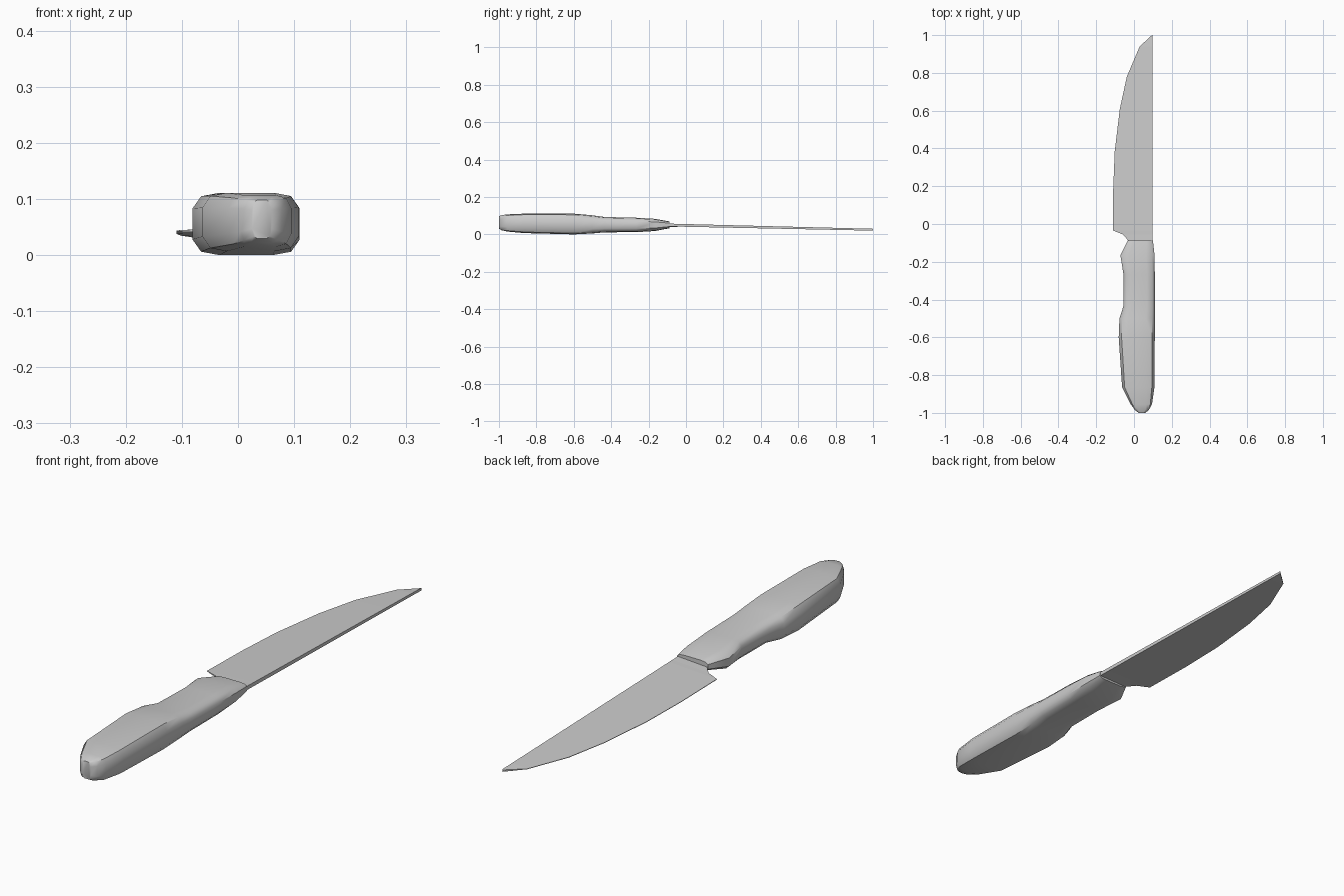
import bpy

if "Cube" in bpy.data.objects:
    bpy.data.objects.remove(bpy.data.objects["Cube"])


def loft(name, rings, smooth=None):
    """Skin equal-length closed rings into one capped solid."""
    n = len(rings[0])
    verts = [p for r in rings for p in r]
    faces = [(k * n + i, k * n + (i + 1) % n, (k + 1) * n + (i + 1) % n, (k + 1) * n + i)
             for k in range(len(rings) - 1) for i in range(n)]
    faces.append(tuple(range(n))[::-1])
    faces.append(tuple(range((len(rings) - 1) * n, len(rings) * n)))
    mesh = bpy.data.meshes.new(name)
    mesh.from_pydata(verts, [], faces)
    mesh.update()
    obj = bpy.data.objects.new(name, mesh)
    bpy.context.collection.objects.link(obj)
    bpy.context.view_layer.objects.active = obj
    bpy.ops.object.select_all(action='DESELECT')
    obj.select_set(True)
    bpy.ops.object.mode_set(mode='EDIT')
    bpy.ops.mesh.select_all(action='SELECT')
    bpy.ops.mesh.normals_make_consistent(inside=False)
    bpy.ops.object.mode_set(mode='OBJECT')
    if smooth:
        bpy.ops.object.shade_smooth_by_angle(angle=smooth)
    return obj


# Handle: rounded-box section swept through stations (y, x min, x max, z min, z max)
quarter = [(1, 0.5), (0.84, 0.89), (0.5, 1)]
section = (quarter + [(-u, v) for u, v in quarter[::-1]]
           + [(-u, -v) for u, v in quarter] + [(u, -v) for u, v in quarter[::-1]])
stations = [
    (-1.000, 0.025, 0.060, 0.030, 0.098),
    (-0.985, 0.005, 0.078, 0.022, 0.103),
    (-0.955, -0.017, 0.095, 0.015, 0.107),
    (-0.865, -0.063, 0.108, 0.007, 0.111),
    (-0.600, -0.081, 0.110, 0.000, 0.111),
    (-0.500, -0.077, 0.110, 0.005, 0.102),
    (-0.435, -0.056, 0.110, 0.011, 0.093),
    (-0.265, -0.056, 0.110, 0.012, 0.089),
    (-0.165, -0.072, 0.109, 0.018, 0.083),
    (-0.088, -0.034, 0.100, 0.033, 0.069),
]
rings = [[((x0 + x1) / 2 + u * (x1 - x0) / 2, y, (z0 + z1) / 2 + v * (z1 - z0) / 2)
          for u, v in section] for y, x0, x1, z0, z1 in stations]
loft("handle", rings, 0.75)

# Blade: straight thick spine, thin curved edge, dipping slightly toward the tip
# rows are (y, edge x, half thickness at the edge)
rows = [(-0.120, -0.025, 0.005), (-0.085, -0.032, 0.005), (-0.055, -0.060, 0.003),
        (-0.035, -0.110, 0.001), (0.185, -0.110, 0.001), (0.385, -0.102, 0.001),
        (0.610, -0.075, 0.001), (0.780, -0.038, 0.001), (0.940, 0.030, 0.001),
        (1.000, 0.095, 0.003)]
rings = []
for y, edge, half in rows:
    f = (y + 0.09) / 1.09
    z = 0.050 - 0.025 * f
    zedge = 0.044 - 0.019 * f
    spine = 0.0075 - 0.0025 * f
    rings.append([(0.097, y, z - spine), (0.097, y, z + spine),
                  (edge, y, zedge + half), (edge, y, zedge - half)])
loft("blade", rings)
